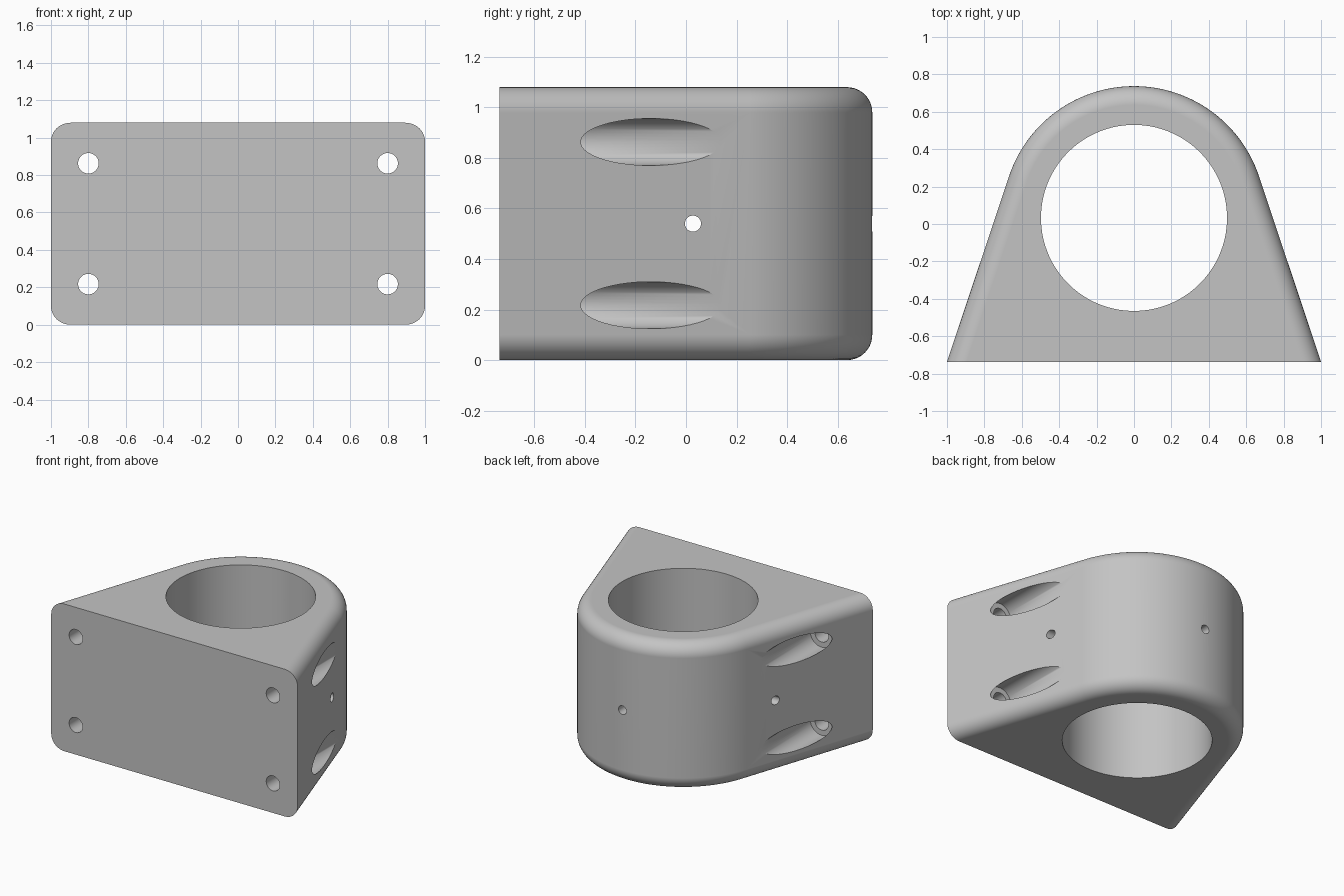
import bpy, bmesh, math

if "Cube" in bpy.data.objects:
    bpy.data.objects.remove(bpy.data.objects["Cube"])

# Main dimensions
H, FRONT, CY = 1.08, -0.737, 0.0325      # height, front plane, bore centre y
R, BORE, FILLET = 0.7045, 0.4975, 0.1    # outer arc, bore and edge fillet radii
ARC_STEPS, FILLET_STEPS = 72, 10

# Angle of the sloped side's normal, so that it runs tangent from (1, FRONT) to the arc
drop = CY - FRONT
A = math.acos(R / math.hypot(1, drop)) - math.atan(drop)

grey = bpy.data.materials.new("plain grey")
grey.diffuse_color = (0.55, 0.55, 0.55, 1)
grey.use_nodes = True
grey.node_tree.nodes["Principled BSDF"].inputs["Base Color"].default_value = grey.diffuse_color


def new_object(name, bm):
    mesh = bpy.data.meshes.new(name)
    bmesh.ops.recalc_face_normals(bm, faces=bm.faces)
    bm.to_mesh(mesh)
    bm.free()
    mesh.materials.append(grey)
    ob = bpy.data.objects.new(name, mesh)
    bpy.context.collection.objects.link(ob)
    return ob


def outline(inset):
    """Arched outline with its sides and arc moved inward; the front stays flat."""
    r = R - inset
    x = (r + drop * math.sin(A)) / math.cos(A)
    pts = [(x, FRONT)]
    for i in range(ARC_STEPS + 1):
        t = A + (math.pi - 2 * A) * i / ARC_STEPS
        pts.append((r * math.cos(t), CY + r * math.sin(t)))
    return pts + [(-x, FRONT)]


# Block body: stacked outlines, rounded at the bottom and top edges
levels = []
for i in range(FILLET_STEPS + 1):
    t = math.pi / 2 * i / FILLET_STEPS
    levels.append((FILLET * (1 - math.sin(t)), FILLET * (1 - math.cos(t))))
levels += [(d, H - z) for d, z in reversed(levels)]

bm = bmesh.new()
rings = [[bm.verts.new((x, y, z)) for x, y in outline(d)] for d, z in levels]
n = len(rings[0])
for lo, hi in zip(rings, rings[1:]):
    for i in range(n - 1):
        bm.faces.new((lo[i], lo[i + 1], hi[i + 1], hi[i]))
bm.faces.new(rings[0])
bm.faces.new(rings[-1])
# One flat front face
bm.faces.new([r[0] for r in rings] + [r[-1] for r in reversed(rings)])
body = new_object("bearing_block", bm)
bpy.context.view_layer.objects.active = body
body.select_set(True)


def drill(start, end, radius, segs):
    """Cut a round hole along one axis, from start to end."""
    axis = next(i for i in range(3) if start[i] != end[i])
    bm = bmesh.new()
    loops = []
    for p in (start, end):
        ring = []
        for k in range(segs):
            t = 2 * math.pi * (k + 0.5) / segs
            co = list(p)
            co[(axis + 1) % 3] += radius * math.cos(t)
            co[(axis + 2) % 3] += radius * math.sin(t)
            ring.append(bm.verts.new(co))
        bm.faces.new(ring)
        loops.append(ring)
    for k in range(segs):
        j = (k + 1) % segs
        bm.faces.new((loops[0][k], loops[0][j], loops[1][j], loops[1][k]))
    cutter = new_object("hole_cutter", bm)
    mod = body.modifiers.new("hole", 'BOOLEAN')
    mod.operation, mod.solver, mod.object = 'DIFFERENCE', 'EXACT', cutter
    bpy.ops.object.modifier_apply(modifier=mod.name)
    bpy.data.objects.remove(cutter)


# Main bore
drill((0, CY, -0.2), (0, CY, H + 0.2), BORE, 96)

# Mounting holes with wide clearance pockets opening through the sloped sides
for x in (-0.8, 0.8):
    for z in (0.217, 0.863):
        drill((x, -0.43, z), (x, 1.0, z), 0.093, 48)
        drill((x, -1.0, z), (x, -0.3, z), 0.055, 32)

# Small set-screw holes: left, right and back
mid = H / 2
drill((0, CY - 0.005, mid), (1.2, CY - 0.005, mid), 0.032, 24)
drill((0, CY - 0.005, mid), (-1.2, CY - 0.005, mid), 0.032, 24)
drill((0, CY, mid), (0, 1.2, mid), 0.032, 24)

# Smooth shading with crisp hole and front edges
bpy.ops.object.shade_smooth_by_angle(angle=math.radians(30))
weighted = body.modifiers.new("clean_normals", 'WEIGHTED_NORMAL')
weighted.keep_sharp = True
